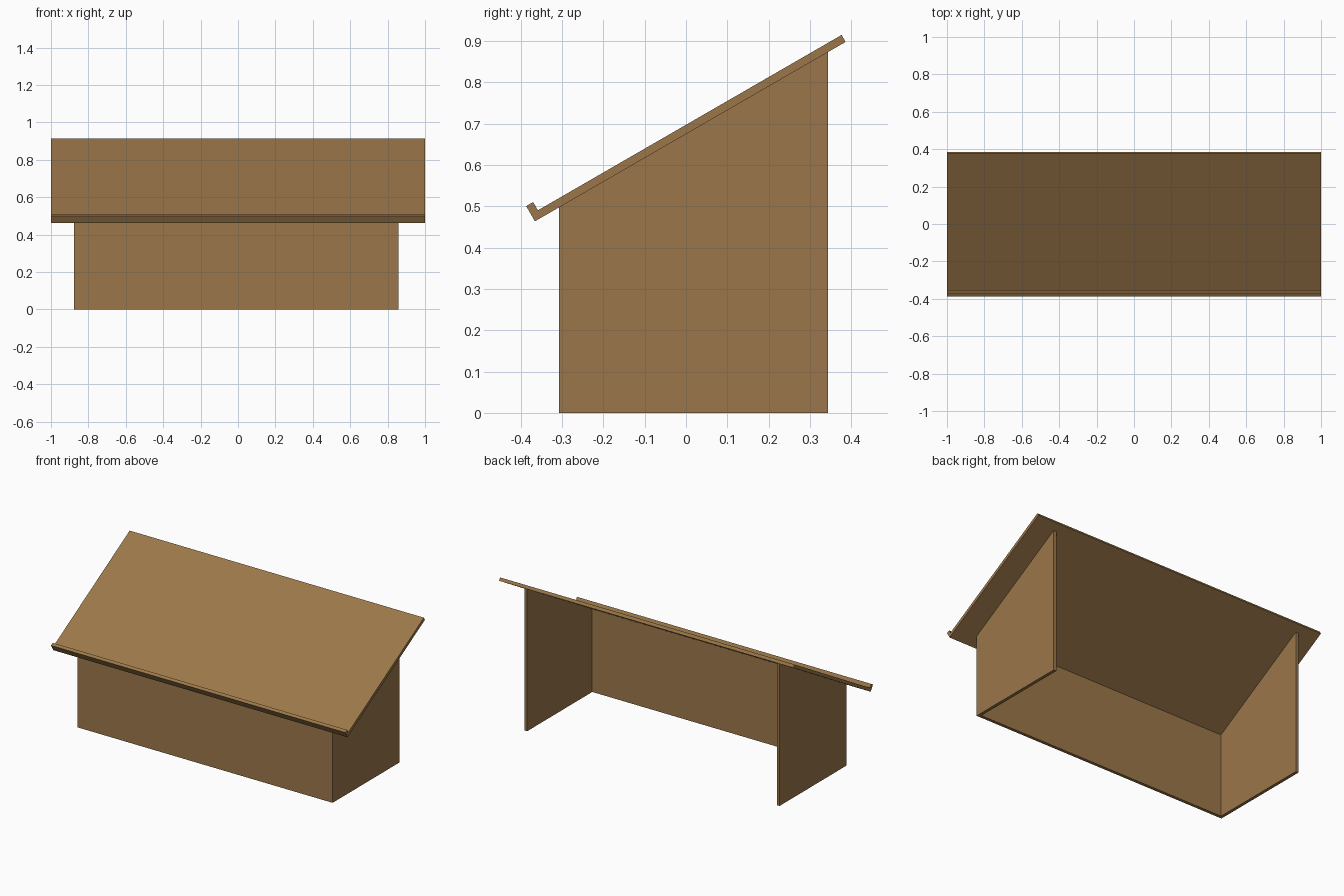
import bpy
import bmesh
import math
from mathutils import Vector

if "Cube" in bpy.data.objects:
    bpy.data.objects.remove(bpy.data.objects["Cube"])

wood = bpy.data.materials.new("brown wood")
wood.diffuse_color = (0.33, 0.185, 0.067, 1)
wood.use_nodes = True
wood.node_tree.nodes["Principled BSDF"].inputs["Base Color"].default_value = wood.diffuse_color


def extrude_profile(name, profile, x0, x1):
    """Extrude a closed (y, z) outline along x."""
    bm = bmesh.new()
    face = bm.faces.new([bm.verts.new((x0, y, z)) for y, z in profile])
    out = bmesh.ops.extrude_face_region(bm, geom=[face])
    verts = [g for g in out["geom"] if isinstance(g, bmesh.types.BMVert)]
    bmesh.ops.translate(bm, verts=verts, vec=(x1 - x0, 0, 0))
    bmesh.ops.recalc_face_normals(bm, faces=bm.faces)
    mesh = bpy.data.meshes.new(name)
    bm.to_mesh(mesh)
    bm.free()
    mesh.materials.append(wood)
    obj = bpy.data.objects.new(name, mesh)
    bpy.context.collection.objects.link(obj)
    return obj


# Slope directions of the 30 degree top board
along = Vector((math.cos(math.radians(30)), 0.5))
up = Vector((-0.5, along.x))
corner = Vector((-0.3655, 0.4635))
length, thick, lip = 0.868, 0.0195, 0.0425


def underside(y):
    return corner.y + (y - corner.x) * math.tan(math.radians(30))


# Sloping top board with a raised lip along the low front edge
top = [corner + along * a + up * u for a, u in (
    (0, 0), (length, 0), (length, thick), (thick, thick), (thick, lip), (0, lip))]
extrude_profile("sloping_top", top, -1, 1)

# Two side walls, cut to the slope
front, back, wall = -0.307, 0.344, 0.019
left, right = -0.877, 0.858
side = [(front, 0), (back, 0), (back, underside(back)), (front, underside(front))]
extrude_profile("left_side", side, left, left + wall)
extrude_profile("right_side", side, right - wall, right)

# Front panel between the sides; back and bottom stay open
inner = front + wall
panel = [(front, 0), (inner, 0), (inner, underside(inner)), (front, underside(front))]
extrude_profile("front_panel", panel, left + wall, right - wall)
